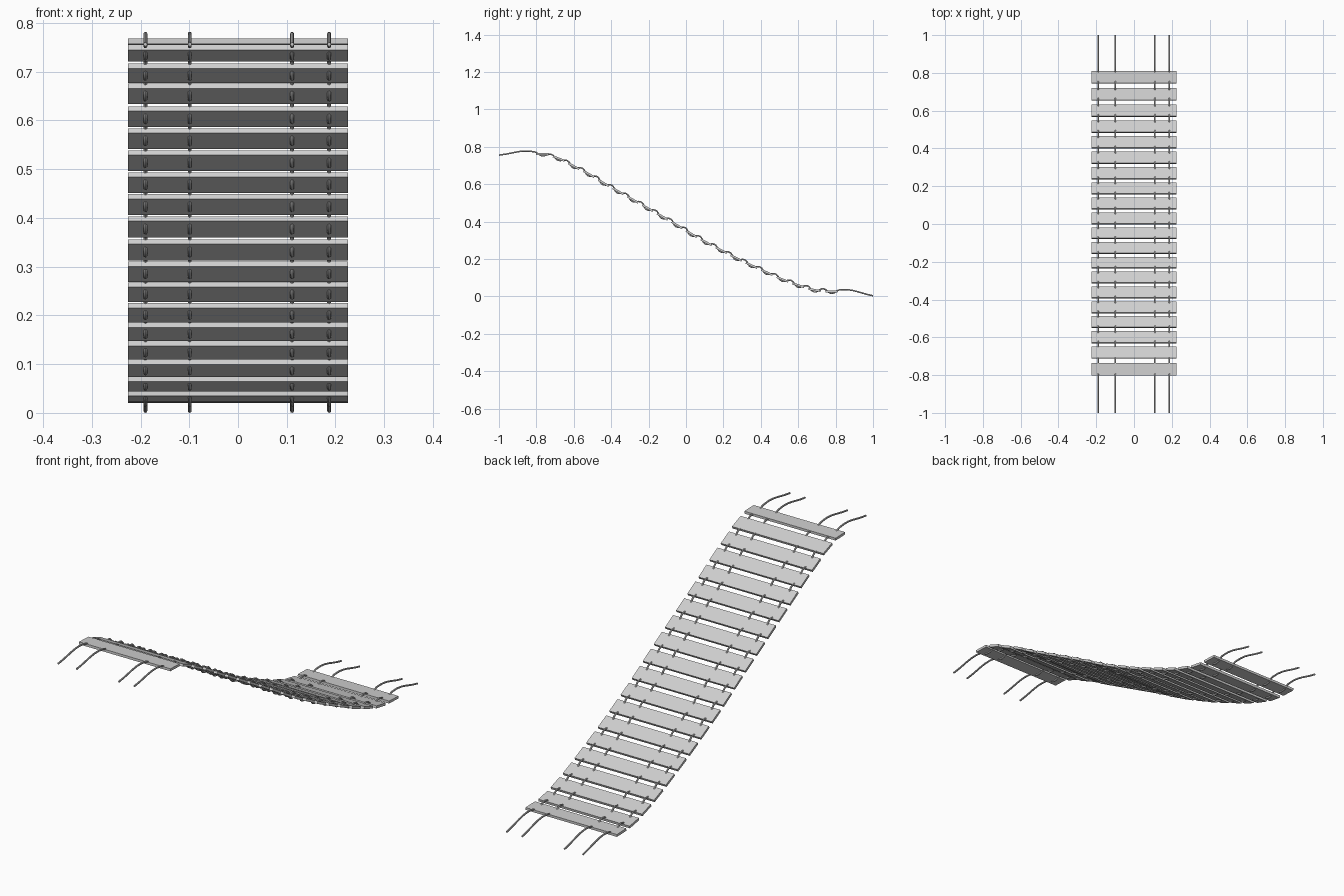
import bpy
import math
from mathutils import Vector, Matrix

cube = bpy.data.objects.get("Cube")
if cube:
    bpy.data.objects.remove(cube)

# Single weathered grey for boards and ropes
grey = bpy.data.materials.new("light_grey")
grey.use_nodes = True
colour = (0.62, 0.62, 0.62, 1)
grey.diffuse_color = colour
grey.node_tree.nodes["Principled BSDF"].inputs["Base Color"].default_value = colour

WIDTH, DEPTH, THICK = 0.452, 0.066, 0.011
PITCH = 0.0907
ROPE_R = 0.004

# Heights of the board tops, walking from the high front end to the low back end
heights = [0.767, 0.743, 0.702, 0.66, 0.613, 0.568, 0.523, 0.478, 0.433, 0.387,
           0.34, 0.295, 0.253, 0.211, 0.172, 0.134, 0.097, 0.065, 0.04, 0.032]

# Board centres sit at equal steps along the sagging deck
centres = []
y = -0.768
for i, z in enumerate(heights):
    if i:
        y += math.sqrt(PITCH ** 2 - (z - heights[i - 1]) ** 2)
    centres.append(Vector((0, y, z - THICK / 2)))

# Slope of each board follows its neighbours; the end boards lie almost flat
last = len(centres) - 1
tilts = []
for i in range(len(centres)):
    if i in (0, last):
        tilts.append(math.radians(-2))
    else:
        d = centres[i + 1] - centres[i - 1]
        tilts.append(math.atan2(d.z, d.y))


def along(angle, forward, up):
    """Offset in the frame of a board tilted by angle."""
    return Matrix.Rotation(angle, 3, 'X') @ Vector((0, forward, up))


# Boards
for i, (centre, tilt) in enumerate(zip(centres, tilts)):
    bpy.ops.mesh.primitive_cube_add(size=1, location=centre, rotation=(tilt, 0, 0))
    board = bpy.context.object
    board.name = f"deck_board_{i + 1}"
    board.scale = (WIDTH, DEPTH, THICK)
    board.data.materials.append(grey)

# Rope path: under each board, up over each gap, then out to the anchors
UNDER, OVER = -THICK / 2 - ROPE_R, 0.011
path = [Vector((0, -1, 0.756)), centres[0] + along(tilts[0], -PITCH / 2, OVER)]
for i, centre in enumerate(centres):
    path.append(centre + along(tilts[i], 0, UNDER))
    if i < last:
        d = centres[i + 1] - centre
        path.append((centre + centres[i + 1]) / 2 + along(math.atan2(d.z, d.y), 0, OVER))
path += [centres[last] + along(tilts[last], PITCH / 2, OVER), Vector((0, 1, ROPE_R))]

# Ropes
for i, x in enumerate((-0.19, -0.099, 0.111, 0.187)):
    curve = bpy.data.curves.new(f"rope_{i + 1}", 'CURVE')
    curve.dimensions = '3D'
    curve.bevel_depth = ROPE_R
    curve.bevel_resolution = 2
    curve.resolution_u = 6
    curve.use_fill_caps = True
    spline = curve.splines.new('BEZIER')
    spline.bezier_points.add(len(path) - 1)
    for point, co in zip(spline.bezier_points, path):
        point.co = co
        point.handle_left_type = point.handle_right_type = 'AUTO'
    rope = bpy.data.objects.new(f"rope_{i + 1}", curve)
    rope.location.x = x
    curve.materials.append(grey)
    bpy.context.collection.objects.link(rope)
    bpy.ops.object.select_all(action='DESELECT')
    rope.select_set(True)
    bpy.context.view_layer.objects.active = rope
    bpy.ops.object.convert(target='MESH')
    bpy.ops.object.shade_smooth_by_angle()
